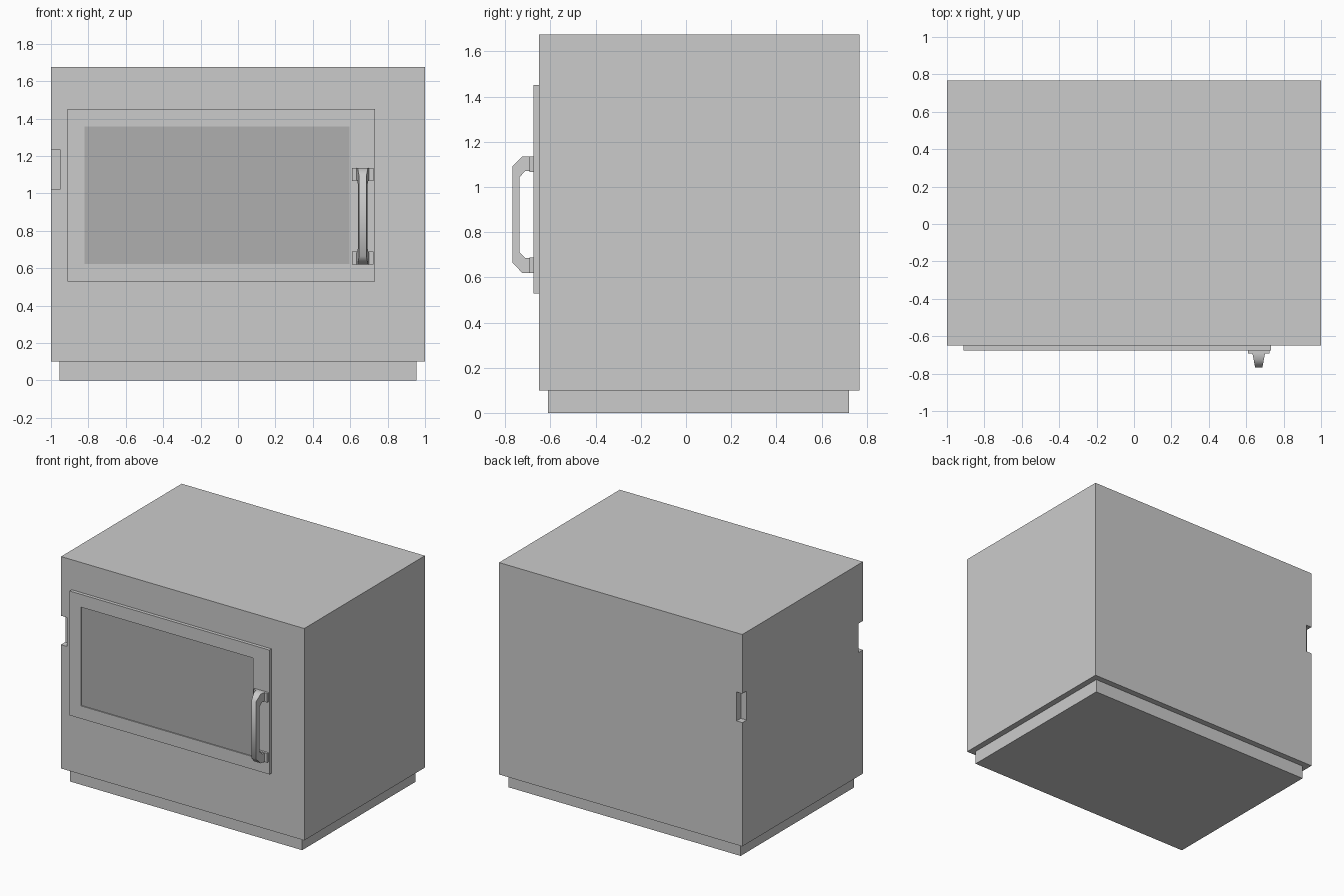
import bpy, bmesh
from math import radians

if "Cube" in bpy.data.objects:
    bpy.data.objects.remove(bpy.data.objects["Cube"])


def box(name, x, y, z):
    """Box from (min, max) ranges on each axis."""
    bm = bmesh.new()
    bmesh.ops.create_cube(bm, size=1)
    for v in bm.verts:
        v.co = [r[0] + (c + 0.5) * (r[1] - r[0]) for c, r in zip(v.co, (x, y, z))]
    me = bpy.data.meshes.new(name)
    bm.to_mesh(me)
    bm.free()
    ob = bpy.data.objects.new(name, me)
    bpy.context.collection.objects.link(ob)
    return ob


def cut(target, cutter):
    """Subtract the cutter, then discard it."""
    bpy.context.view_layer.objects.active = target
    mod = target.modifiers.new("cut", 'BOOLEAN')
    mod.operation = 'DIFFERENCE'
    mod.solver = 'EXACT'
    mod.object = cutter
    bpy.ops.object.modifier_apply(modifier=mod.name)
    bpy.data.objects.remove(cutter)


FRONT, BACK = -0.65, 0.767
DOOR = -0.675

# Plinth and cabinet
box("plinth", (-0.955, 0.955), (-0.61, 0.722), (0, 0.1))
cabinet = box("cabinet", (-1, 1), (FRONT, BACK), (0.1, 1.675))

# Small notches in both left vertical corners
for y in (FRONT, BACK):
    cut(cabinet, box("notch_cutter", (-1.1, -0.953), (y - 0.05, y + 0.05), (1.02, 1.235)))

# Door with a shallow window opening
door = box("door", (-0.912, 0.732), (DOOR, FRONT), (0.528, 1.452))
cut(door, box("window_cutter", (-0.82, 0.597), (DOOR - 0.1, FRONT + 0.1), (0.623, 1.357)))

# Dark window pane
pane = box("window_pane", (-0.82, 0.597), (DOOR + 0.008, FRONT), (0.623, 1.357))
glass = bpy.data.materials.new("dark_glass")
glass.diffuse_color = (0.43, 0.43, 0.43, 1)
glass.use_nodes = True
glass.node_tree.nodes["Principled BSDF"].inputs["Base Color"].default_value = glass.diffuse_color
pane.data.materials.append(glass)

# Handle mounting pads
HX = 0.667
for name, z in (("lower_handle_pad", (0.62, 0.688)), ("upper_handle_pad", (1.067, 1.135))):
    box(name, (HX - 0.057, HX + 0.057), (DOOR - 0.017, DOOR), z)

# Handle: upper half of the side profile (y, height from middle), mirrored downward
MID = 0.8775
outer = [(-0.69, 0.2575), (-0.725, 0.2575), (-0.768, 0.213)]
inner = [(-0.69, 0.193), (-0.711, 0.193), (-0.737, 0.166)]
outer += [(y, -h) for y, h in reversed(outer)]
inner += [(y, -h) for y, h in reversed(inner)]

bm = bmesh.new()
rings = []
for o, i in zip(outer, inner):
    ring = []
    for (y, h), side in ((o, -1), (o, 1), (i, 1), (i, -1)):
        width = 0.034 - 0.19 * (-0.69 - y)      # bar tapers away from the door
        ring.append(bm.verts.new((HX + side * width, y, MID + h)))
    rings.append(ring)
for a, b in zip(rings, rings[1:]):
    for k in range(4):
        n = (k + 1) % 4
        bm.faces.new((a[k], a[n], b[n], b[k]))
bm.faces.new(rings[0])
bm.faces.new(rings[-1])
bmesh.ops.recalc_face_normals(bm, faces=bm.faces)
me = bpy.data.meshes.new("door_handle")
bm.to_mesh(me)
bm.free()
handle = bpy.data.objects.new("door_handle", me)
bpy.context.collection.objects.link(handle)
bpy.ops.object.select_all(action='DESELECT')
handle.select_set(True)
bpy.context.view_layer.objects.active = handle
bpy.ops.object.shade_smooth_by_angle(angle=radians(60))
